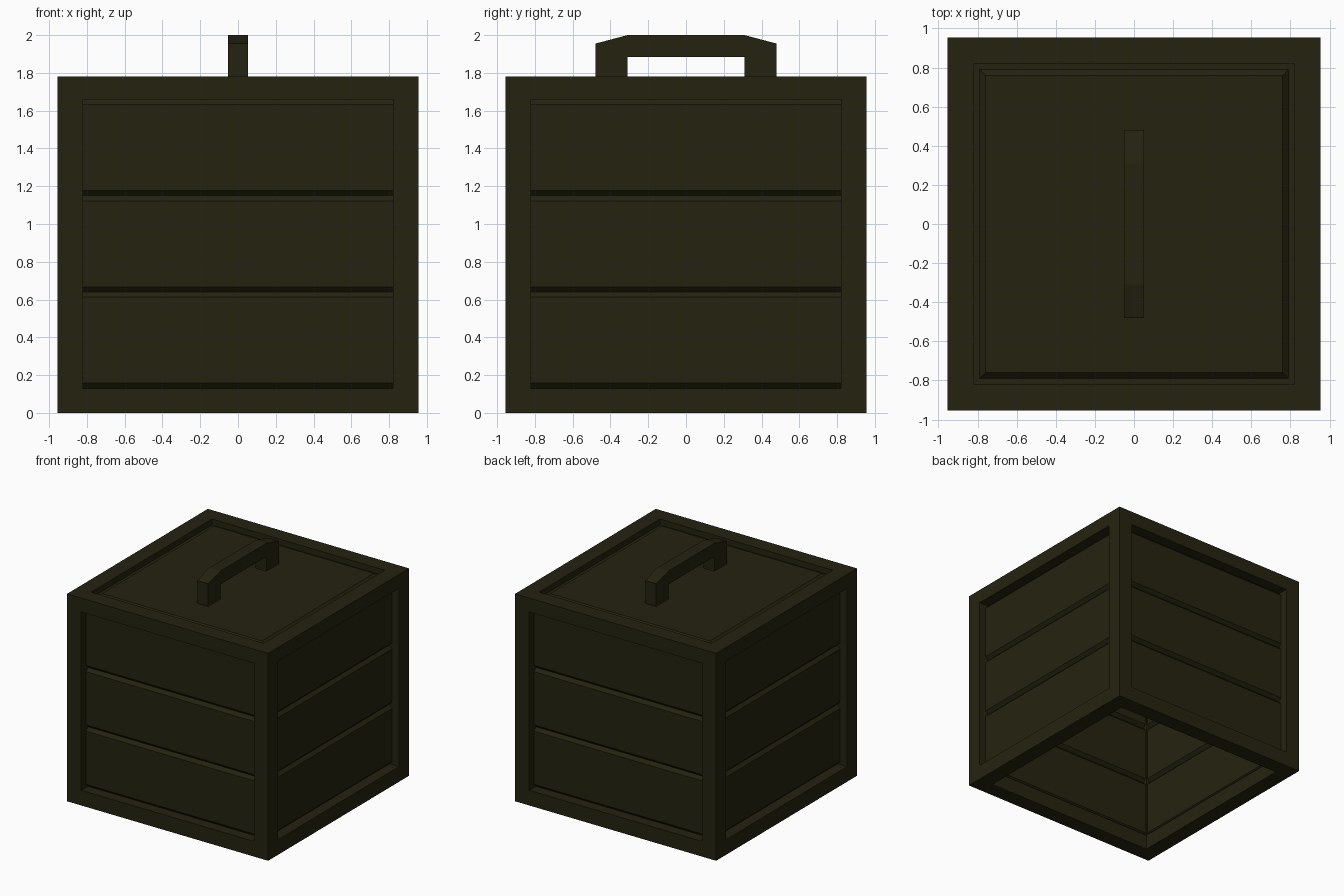
import bpy
import bmesh
from math import pi
from mathutils import Matrix, Vector

if "Cube" in bpy.data.objects:
    bpy.data.objects.remove(bpy.data.objects["Cube"], do_unlink=True)

OUTER, INNER, HEIGHT = 0.955, 0.82, 1.78
RAIL_LOW, RAIL_HIGH = 0.13, 1.66
FACE, THICK, CHAMFER = 0.89, 0.06, 0.027

olive = bpy.data.materials.new("dark_olive")
olive.use_nodes = True
colour = (0.018, 0.0165, 0.005, 1)
olive.diffuse_color = colour
olive.node_tree.nodes["Principled BSDF"].inputs["Base Color"].default_value = colour


def finish(bm, name):
    bmesh.ops.recalc_face_normals(bm, faces=bm.faces)
    mesh = bpy.data.meshes.new(name)
    bm.to_mesh(mesh)
    bm.free()
    mesh.materials.append(olive)
    obj = bpy.data.objects.new(name, mesh)
    bpy.context.collection.objects.link(obj)
    return obj


def add_box(bm, low, high):
    low, high = Vector(low), Vector(high)
    size = Matrix.Diagonal((*(high - low), 1))
    bmesh.ops.create_cube(bm, size=1, matrix=Matrix.Translation((low + high) / 2) @ size)


def add_prism(bm, profile, half_width):
    """Extrude a (y, z) profile along x."""
    face = bm.faces.new([bm.verts.new((-half_width, y, z)) for y, z in profile])
    moved = bmesh.ops.extrude_face_region(bm, geom=[face])["geom"]
    verts = [v for v in moved if isinstance(v, bmesh.types.BMVert)]
    bmesh.ops.translate(bm, verts=verts, vec=(2 * half_width, 0, 0))


sides = ["front", "left", "back", "right"]
board_height = (RAIL_HIGH - RAIL_LOW) / 3

for i, side in enumerate(sides):
    turn = Matrix.Rotation(i * pi / 2, 4, "Z")

    # Corner post with the lower and upper rails of this side
    bm = bmesh.new()
    add_box(bm, (INNER, -OUTER, 0), (OUTER, -INNER, HEIGHT))
    add_box(bm, (-INNER, -OUTER, 0), (INNER, -INNER, RAIL_LOW))
    add_box(bm, (-INNER, -OUTER, RAIL_HIGH), (INNER, -INNER, HEIGHT))
    bm.transform(turn)
    finish(bm, side + "_frame")

    # Three horizontal boards with chamfered long edges
    for row in range(3):
        low = RAIL_LOW + row * board_height
        high = low + board_height
        front, back = -FACE, -FACE + THICK
        profile = [
            (front + CHAMFER, low), (back - CHAMFER, low),
            (back, low + CHAMFER), (back, high - CHAMFER),
            (back - CHAMFER, high), (front + CHAMFER, high),
            (front, high - CHAMFER), (front, low + CHAMFER),
        ]
        bm = bmesh.new()
        add_prism(bm, profile, INNER + 0.02)
        bm.transform(turn)
        finish(bm, f"{side}_board_{row + 1}")

# Lid: a recessed base with a raised panel on it
bm = bmesh.new()
add_box(bm, (-INNER, -INNER, 1.7), (INNER, INNER, 1.73))
finish(bm, "lid_base")

bm = bmesh.new()
add_box(bm, (-0.79, -0.79, 1.73), (0.79, 0.79, 1.76))
for v in bm.verts:
    if v.co.z > 1.75:
        v.co.x *= 0.76 / 0.79
        v.co.y *= 0.76 / 0.79
finish(bm, "lid_panel")

# Carrying handle with sloped shoulders
half = [(0.31, 1.885), (0.31, 1.75), (0.48, 1.75), (0.48, 1.955), (0.31, 2.0)]
bm = bmesh.new()
add_prism(bm, half + [(-y, z) for y, z in reversed(half)], 0.052)
finish(bm, "handle")
